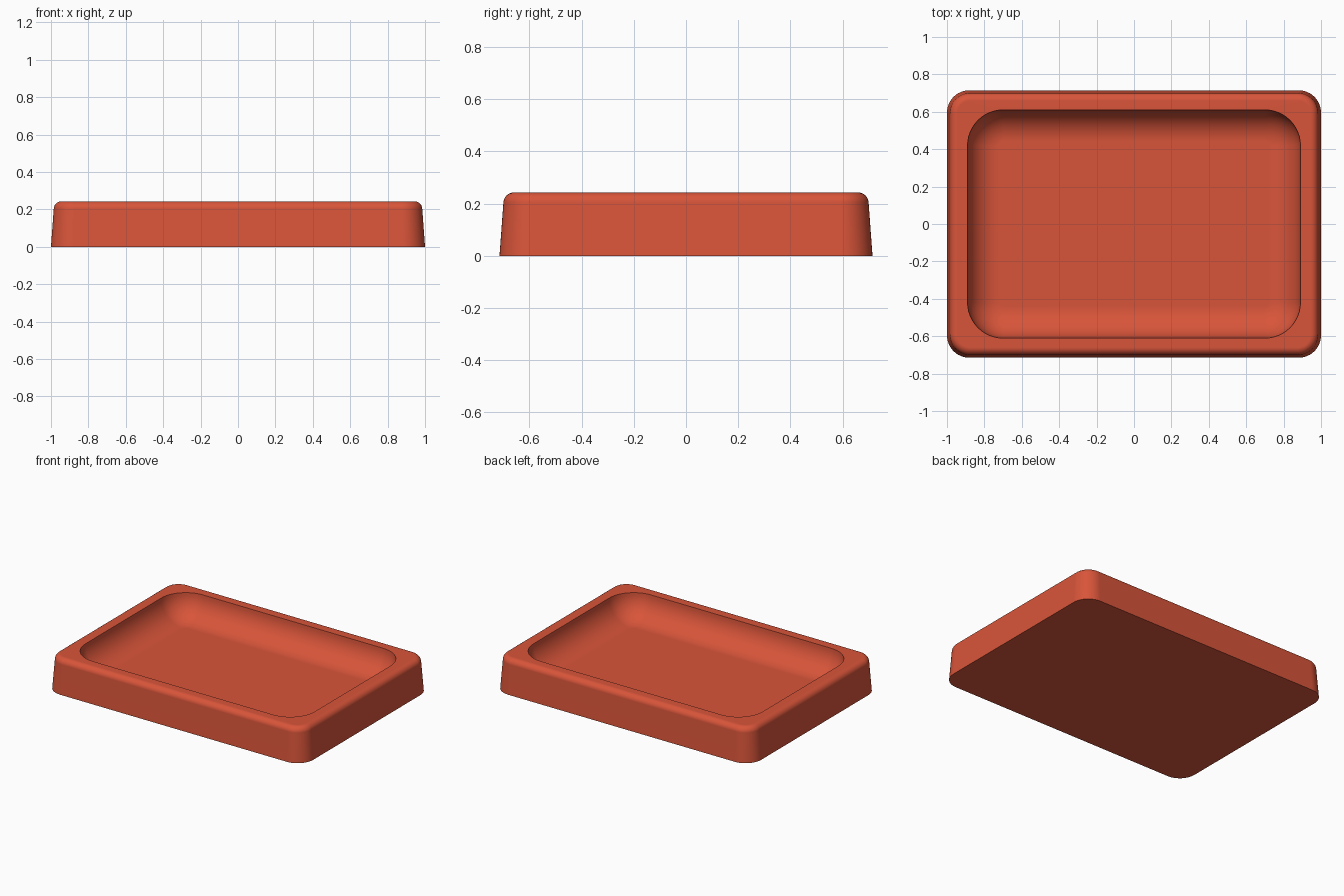
import bpy
import bmesh
from math import sin, cos, pi, radians

cube = bpy.data.objects.get("Cube")
if cube:
    bpy.data.objects.remove(cube, do_unlink=True)

# Material
red = bpy.data.materials.new("brick red")
red.use_nodes = True
colour = (0.69, 0.09, 0.042, 1)
red.diffuse_color = colour
red.node_tree.nodes["Principled BSDF"].inputs["Base Color"].default_value = colour

CORNER_STEPS = 12
HEIGHT = 0.243
bm = bmesh.new()


def rounded_loop(hx, hy, radius, z):
    """Ring of vertices around a rounded rectangle."""
    ring = []
    for quarter, (sx, sy) in enumerate([(1, 1), (-1, 1), (-1, -1), (1, -1)]):
        for i in range(CORNER_STEPS + 1):
            a = (quarter + i / CORNER_STEPS) * pi / 2
            ring.append(bm.verts.new((sx * (hx - radius) + radius * cos(a),
                                      sy * (hy - radius) + radius * sin(a), z)))
    return ring


# Outer wall: slight draft, then a rounded top edge
rings = [rounded_loop(1.0, 0.715, 0.12, 0)]
EDGE = 0.04
for i in range(7):
    a = radians(4) + (pi / 2 - radians(4)) * i / 6
    inset = 0.015 + EDGE * (1 - cos(a))
    rings.append(rounded_loop(1 - inset, 0.715 - inset, 0.125 - inset,
                              HEIGHT - EDGE * (1 - sin(a))))

# Recess: sharp lip, then a quarter-round cove down to the floor
COVE = 0.17
for i in range(13):
    a = pi / 2 * i / 12
    inset = COVE * (1 - cos(a))
    rings.append(rounded_loop(0.89 - inset, 0.61 - inset, 0.19 - inset,
                              HEIGHT - COVE * sin(a)))

# Skin the rings, then close the underside and the recess floor
for low, high in zip(rings, rings[1:]):
    n = len(low)
    for i in range(n):
        j = (i + 1) % n
        bm.faces.new((low[i], low[j], high[j], high[i]))
bm.faces.new(rings[0][::-1])
bm.faces.new(rings[-1])

mesh = bpy.data.meshes.new("tray")
bm.to_mesh(mesh)
bm.free()
mesh.materials.append(red)
tray = bpy.data.objects.new("tray", mesh)
bpy.context.collection.objects.link(tray)

# Smooth shading with crisp lip and base, flat areas kept flat
bpy.ops.object.select_all(action="DESELECT")
tray.select_set(True)
bpy.context.view_layer.objects.active = tray
bpy.ops.object.shade_smooth_by_angle(angle=radians(35))
normals = tray.modifiers.new("weighted normals", "WEIGHTED_NORMAL")
normals.keep_sharp = True
